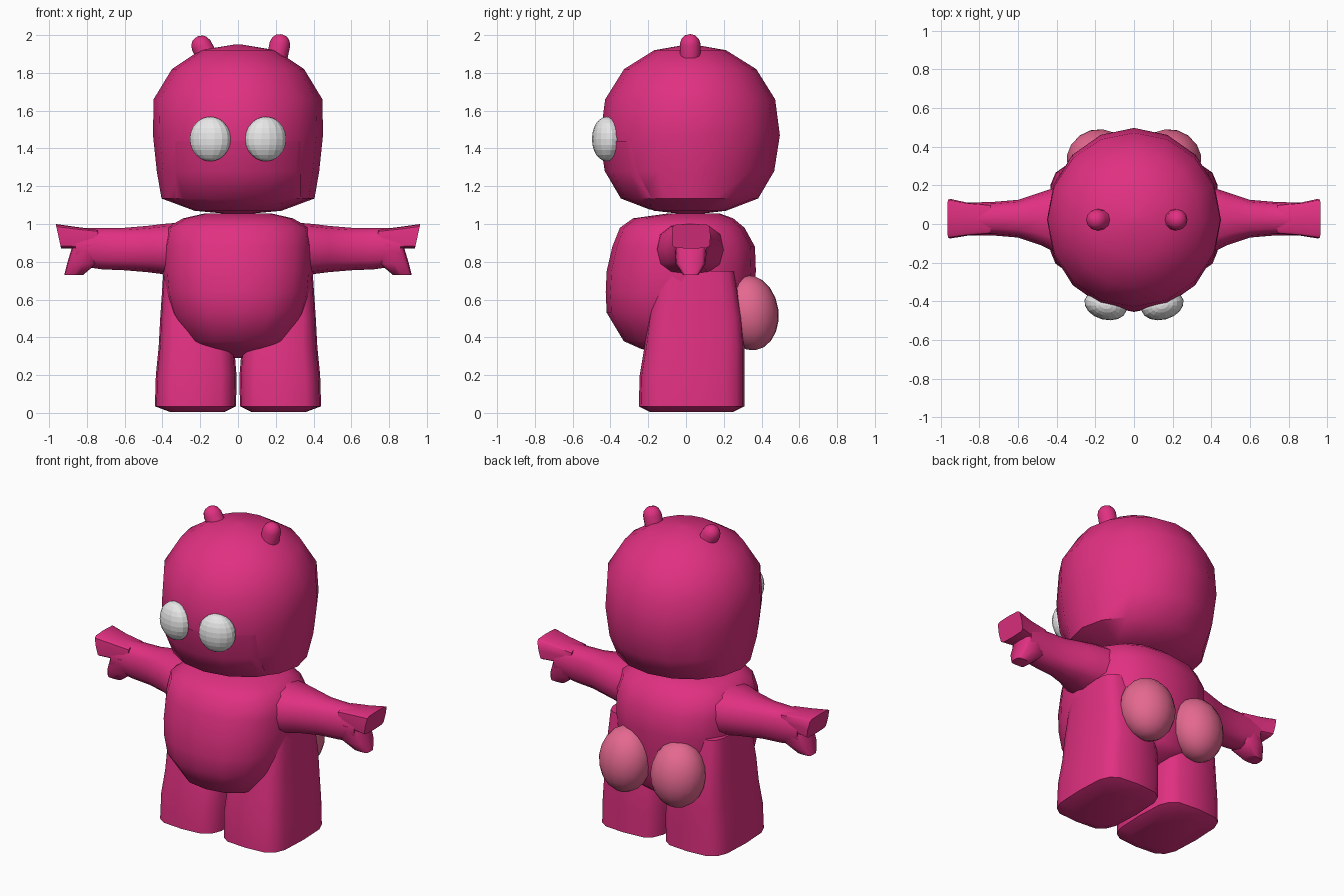
import bpy, bmesh, math
from mathutils import Matrix, Vector

cube = bpy.data.objects.get("Cube")
if cube:
    bpy.data.objects.remove(cube, do_unlink=True)


def material(name, rgb):
    m = bpy.data.materials.new(name)
    m.use_nodes = True
    m.diffuse_color = (*rgb, 1)
    m.node_tree.nodes["Principled BSDF"].inputs["Base Color"].default_value = (*rgb, 1)
    return m


MAGENTA = material("magenta", (0.75, 0.03, 0.22))
PINK = material("soft pink", (0.78, 0.14, 0.28))
WHITE = material("white", (0.8, 0.8, 0.8))


def finish(name, bm, mat, angle=50):
    """Turn a bmesh into an object; angle 0 keeps it flat shaded."""
    bmesh.ops.recalc_face_normals(bm, faces=bm.faces)
    mesh = bpy.data.meshes.new(name)
    bm.to_mesh(mesh)
    bm.free()
    mesh.materials.append(mat)
    ob = bpy.data.objects.new(name, mesh)
    bpy.context.collection.objects.link(ob)
    if angle:
        bpy.ops.object.select_all(action='DESELECT')
        ob.select_set(True)
        bpy.context.view_layer.objects.active = ob
        bpy.ops.object.shade_smooth_by_angle(angle=math.radians(angle))
    return ob


def loft(rows, axis='z', power=2.0, sides=16, flip=1):
    """Skin rounded sections (position, a0, a1, b0, b1) along an axis."""
    bm = bmesh.new()
    rings = []
    for t, a0, a1, b0, b1 in rows:
        ring = []
        for i in range(sides):
            ang = 2 * math.pi * i / sides
            c, s = math.cos(ang), math.sin(ang)
            a = (a0 + a1) / 2 + (a1 - a0) / 2 * math.copysign(abs(c) ** (2 / power), c)
            b = (b0 + b1) / 2 + (b1 - b0) / 2 * math.copysign(abs(s) ** (2 / power), s)
            p = (a, b, t) if axis == 'z' else (t, a, b)
            ring.append(bm.verts.new((p[0] * flip, p[1], p[2])))
        rings.append(ring)
    for lo, hi in zip(rings, rings[1:]):
        for i in range(sides):
            j = (i + 1) % sides
            bm.faces.new((lo[i], lo[j], hi[j], hi[i]))
    bm.faces.new(rings[0])
    bm.faces.new(rings[-1])
    return bm


def ellipsoid(center, size, turn=0, tilt=0, segments=16, rings=10):
    bm = bmesh.new()
    mat = (Matrix.Translation(center) @ Matrix.Rotation(math.radians(turn), 4, 'Z')
           @ Matrix.Rotation(math.radians(tilt), 4, 'X') @ Matrix.Diagonal((*size, 1)))
    bmesh.ops.create_uvsphere(bm, u_segments=segments, v_segments=rings, radius=1, matrix=mat)
    return bm


# Head: round from the side, flattened at the cheeks
HEAD = [(1.05, .02, .02), (1.07, .23, .19), (1.135, .405, .36), (1.28, .43, .445),
        (1.47, .45, .475), (1.66, .447, .45), (1.82, .35, .35), (1.92, .2, .19), (1.95, .02, .02)]
head_rows = [(z, -rx, rx, .022 - ry, .022 + ry) for z, rx, ry in HEAD]
finish("head", loft(head_rows), MAGENTA)

# Muzzle plate: a slightly raised patch of the lower face
bm = loft(head_rows)
for co, no in (((0, 0, 1.44), (0, 0, 1)), ((.33, 0, 0), (1, 0, 0)),
               ((-.33, 0, 0), (-1, 0, 0)), ((0, -.18, 0), (0, 1, 0))):
    bmesh.ops.bisect_plane(bm, geom=bm.verts[:] + bm.edges[:] + bm.faces[:],
                           plane_co=co, plane_no=no, clear_outer=True)
bmesh.ops.translate(bm, verts=bm.verts, vec=(0, -.007, 0))
finish("muzzle_plate", bm, MAGENTA)

# Torso with a full belly
TORSO = [(.29, .08, -.08, .14), (.34, .22, -.24, .28), (.38, .28, -.33, .33),
         (.53, .36, -.42, .35), (.64, .39, -.425, .36), (.75, .40, -.42, .37),
         (.88, .40, -.39, .365), (.98, .38, -.35, .31), (1.03, .29, -.28, .25),
         (1.055, .18, -.1, .18)]
finish("torso", loft([(z, -x, x, f, b) for z, x, f, b in TORSO], power=2.4), MAGENTA)

LEG = [(.005, .07, .36, -.19, .25), (.035, .01, .44, -.25, .31), (.2, .008, .435, -.245, .31),
       (.35, .02, .42, -.22, .31), (.5, .06, .412, -.2, .3), (.75, .1, .395, -.15, .26)]
ARM = [(.28, -.17, .21, .71, 1.01), (.4, -.15, .19, .735, 1.0), (.48, -.11, .165, .745, .99),
       (.6, -.07, .125, .755, .98), (.72, -.06, .115, .76, .98), (.86, -.06, .11, .78, .98)]
FINGERS = [(.74, -.05, .1, .88, .97), (.86, -.06, .11, .87, .985), (.965, -.075, .13, .87, 1.0)]
THUMB = [(.73, .82, .92, -.015, .065), (.79, .75, .905, -.055, .105), (.89, .72, .875, -.06, .11)]

for side, s in (("left", 1), ("right", -1)):
    # Limbs
    finish(side + "_leg", loft(LEG, power=4, flip=s), MAGENTA)
    finish(side + "_arm", loft(ARM, 'x', 2.5, 12, s), MAGENTA)
    bm = loft(FINGERS, 'x', 6, 12, s)
    for v in bm.verts:  # slanted fingertips
        if abs(v.co.x) > .9:
            v.co.x -= s * (1 - v.co.z) * .22
    finish(side + "_fingers", bm, MAGENTA)
    finish(side + "_thumb", loft(THUMB, power=4, sides=12, flip=s), MAGENTA)

    # Faceted eyes and rounded rear cheeks
    finish(side + "_eye", ellipsoid((.147 * s, -.42, 1.45), (.112, .075, .118), 15 * s, 0, 16, 12),
           WHITE, 0)
    finish(side + "_rear_cheek", ellipsoid((.185 * s, .34, .53), (.165, .15, .2), -15 * s, 8), PINK)

# Short antennae with domed tips
PEG = [(0, .055), (.085, .055), (.11, .046), (.127, .03), (.134, .008)]
for side, x, lean in (("left", .205, 12), ("right", -.155, -28)):
    bm = loft([(z, -r, r, -r, r) for z, r in PEG], sides=12)
    bmesh.ops.transform(bm, verts=bm.verts, matrix=Matrix.Translation(Vector((x, .022, 1.872)))
                        @ Matrix.Rotation(math.radians(lean), 4, 'Y'))
    finish(side + "_antenna", bm, MAGENTA)
